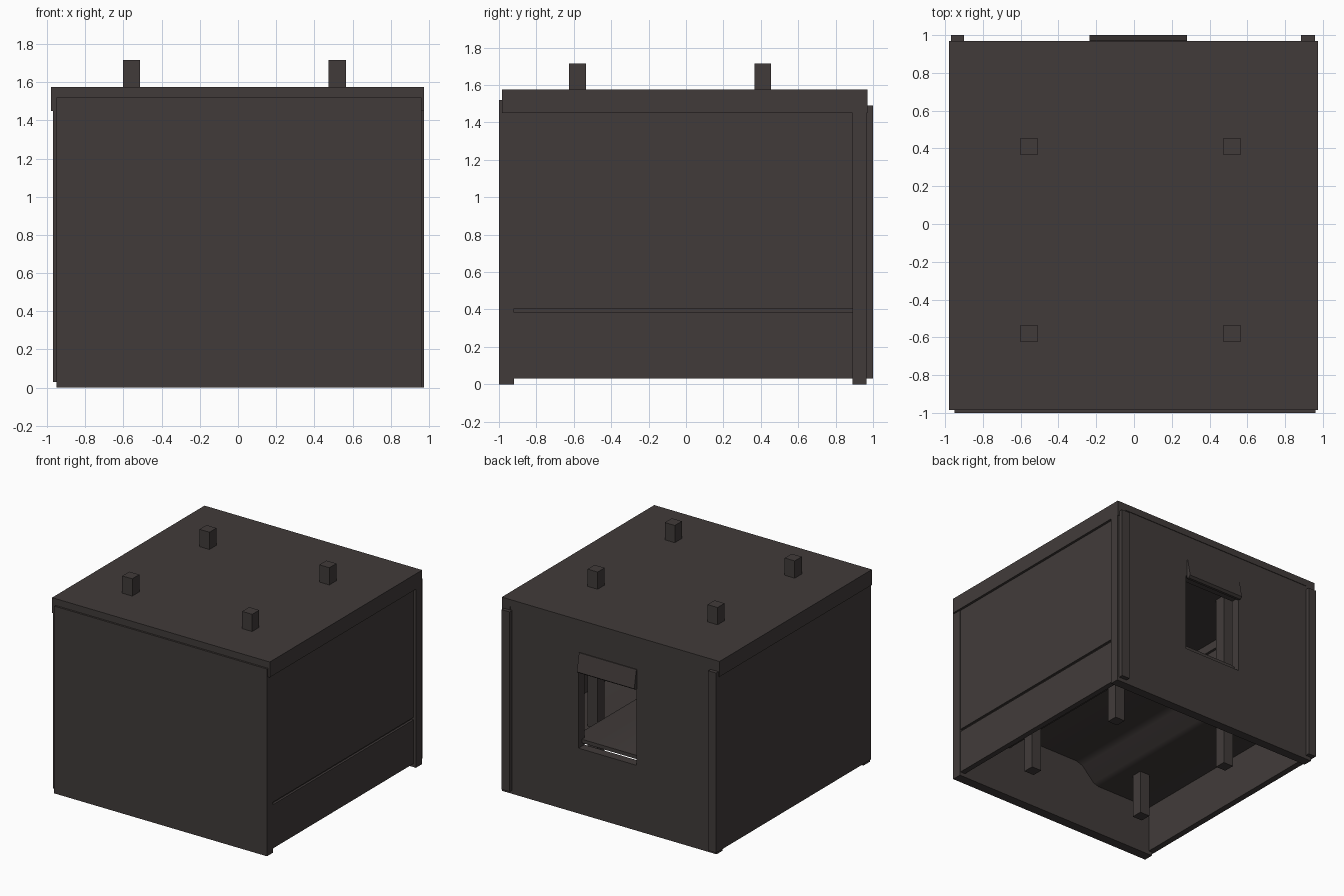
import bpy
import bmesh

default = bpy.data.objects.get("Cube")
if default:
    bpy.data.objects.remove(default, do_unlink=True)

# Single dark timber colour
timber = bpy.data.materials.new("dark_timber")
timber.use_nodes = True
TONE = (0.053, 0.044, 0.042, 1)
timber.diffuse_color = TONE
timber.node_tree.nodes["Principled BSDF"].inputs["Base Color"].default_value = TONE


def finish(name, bm):
    bmesh.ops.recalc_face_normals(bm, faces=bm.faces)
    mesh = bpy.data.meshes.new(name)
    bm.to_mesh(mesh)
    bm.free()
    mesh.materials.append(timber)
    obj = bpy.data.objects.new(name, mesh)
    bpy.context.collection.objects.link(obj)
    return obj


def box(name, xs, ys, zs):
    """Box from its (min, max) ranges along each axis."""
    bm = bmesh.new()
    bmesh.ops.create_cube(bm, size=1)
    for v in bm.verts:
        for i, (lo, hi) in enumerate((xs, ys, zs)):
            v.co[i] = hi if v.co[i] > 0 else lo
    return finish(name, bm)


def extrude(name, outline, axis, lo, hi):
    """Prism: a 2D outline swept along x (0) or y (1)."""
    bm = bmesh.new()
    place = (lambda p: (lo, p[0], p[1])) if axis == 0 else (lambda p: (p[0], lo, p[1]))
    face = bm.faces.new([bm.verts.new(place(p)) for p in outline])
    moved = bmesh.ops.extrude_face_region(bm, geom=[face])["geom"]
    for v in moved:
        if isinstance(v, bmesh.types.BMVert):
            v.co[axis] = hi
    return finish(name, bm)


# Roof slab with deeper beams along both sides
box("roof", (-0.98, 0.975), (-0.985, 0.97), (1.52, 1.575))
box("left_roof_beam", (0.9, 0.975), (-0.985, 0.97), (1.45, 1.52))
box("right_roof_beam", (-0.98, -0.9), (-0.985, 0.97), (1.45, 1.52))

# Front and right walls
box("front_wall", (-0.95, 0.96), (-1.0, -0.92), (0, 1.52))
box("right_wall", (-0.97, -0.92), (-0.985, 0.965), (0.03, 1.45))

# Left wall: two panels split by a shallow groove, and a corner post
box("left_wall_lower", (0.91, 0.955), (-0.92, 0.89), (0.03, 0.385))
box("left_wall_upper", (0.91, 0.955), (-0.92, 0.89), (0.405, 1.45))
box("left_wall_backing", (0.91, 0.937), (-0.92, 0.89), (0.385, 0.405))
box("back_corner_post", (0.9, 0.975), (0.89, 0.965), (0, 1.45))

# Back wall around the window opening
WALL = (0.89, 0.965)
WIN_X, WIN_Z = (-0.23, 0.29), (0.53, 1.17)
box("back_wall_left", (WIN_X[1], 0.96), WALL, (0, 1.52))
box("back_wall_right", (-0.95, WIN_X[0]), WALL, (0, 1.52))
box("back_wall_below_window", WIN_X, WALL, (0, WIN_Z[0]))
box("back_wall_above_window", WIN_X, WALL, (WIN_Z[1], 1.52))

# Sloping flap over the window
extrude("window_flap", [(0.96, 1.31), (0.972, 1.31), (1.0, 1.165), (0.98, 1.15), (0.96, 1.15)],
        0, -0.235, 0.28)

# Vertical trim boards on the back
box("back_trim_left", (0.885, 0.957), (0.96, 1.0), (0.03, 1.49))
box("back_trim_right", (-0.97, -0.9), (0.96, 1.0), (0.03, 1.49))

# Floor with a rounded raised middle, swept from front to back
under = [(-0.94, 0.41), (-0.42, 0.41), (-0.37, 0.425), (-0.26, 0.535), (-0.2, 0.555),
         (0.34, 0.555), (0.39, 0.535), (0.46, 0.425), (0.5, 0.41), (0.93, 0.41)]
over = [(x, z + 0.03) for x, z in reversed(under)]
floor = extrude("raised_floor", under + over, 1, -0.94, 0.92)
bpy.ops.object.select_all(action="DESELECT")
floor.select_set(True)
bpy.context.view_layer.objects.active = floor
bpy.ops.object.shade_smooth_by_angle(angle=0.9)

# Four posts rising through floor and roof
for side, x in (("right", -0.557), ("left", 0.52)):
    for end, y in (("front", -0.58), ("back", 0.41)):
        box(f"{end}_{side}_post", (x - 0.045, x + 0.045), (y - 0.045, y + 0.045), (0.05, 1.715))
